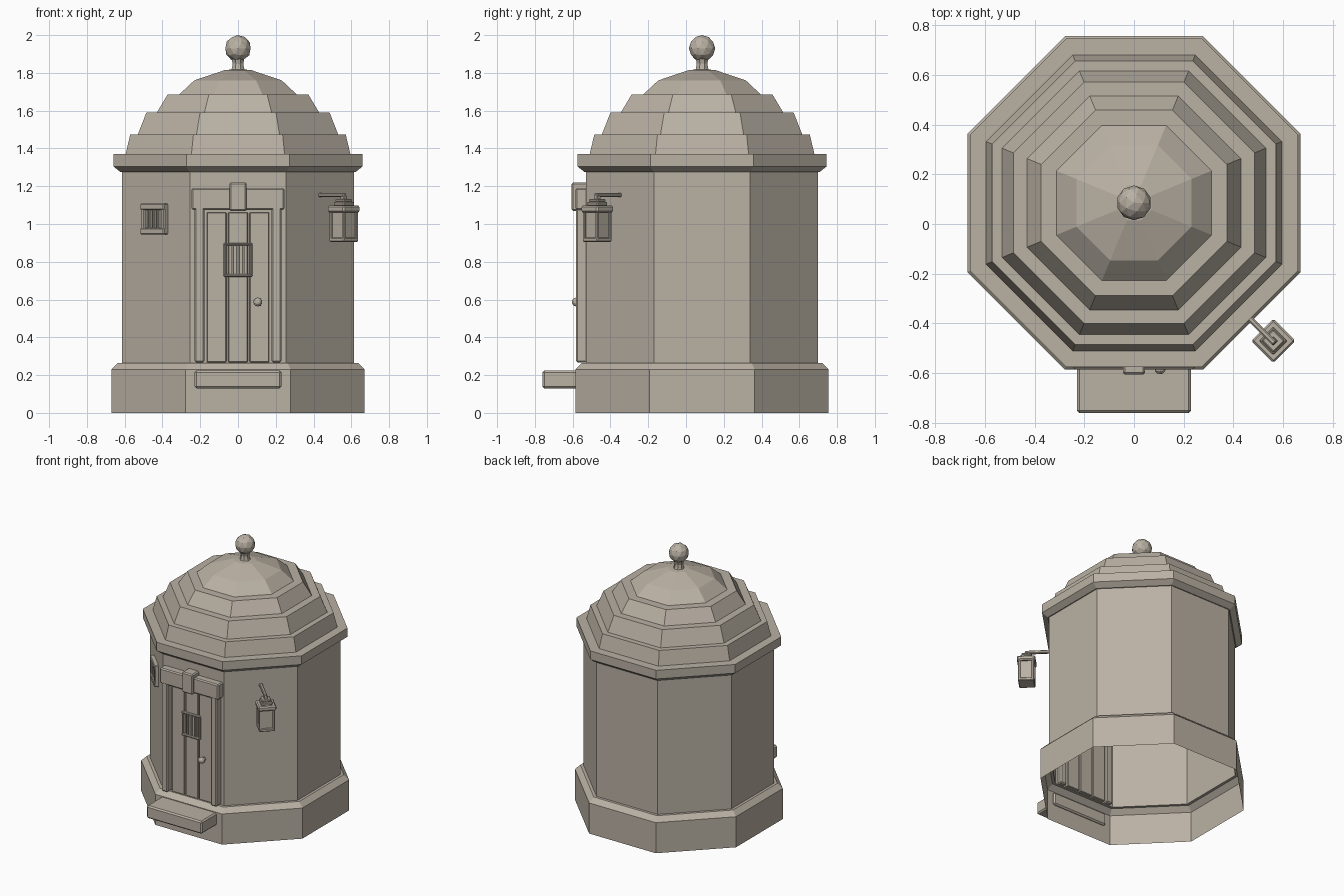
import bpy, bmesh, math
from mathutils import Matrix, Vector

if "Cube" in bpy.data.objects:
    bpy.data.objects.remove(bpy.data.objects["Cube"])

CY = 0.085      # centre of the octagon in y
WALL = 0.615    # wall apothem

stone = bpy.data.materials.new("warm_grey_stone")
stone.diffuse_color = (0.49, 0.44, 0.37, 1)
stone.use_nodes = True
stone.node_tree.nodes["Principled BSDF"].inputs["Base Color"].default_value = stone.diffuse_color


def finish(name, bm, bevel=0):
    me = bpy.data.meshes.new(name)
    bm.to_mesh(me)
    bm.free()
    me.materials.append(stone)
    ob = bpy.data.objects.new(name, me)
    bpy.context.collection.objects.link(ob)
    if bevel:
        m = ob.modifiers.new("soft_edge", 'BEVEL')
        m.width, m.segments = bevel, 1
    return ob


def lathe(name, profile, sides, turn, cap_top=True):
    """Rings of (radius, z) around the tower axis, radius measured to the flats."""
    bm = bmesh.new()
    k = 1 / math.cos(math.pi / sides)
    rings = []
    for r, z in profile:
        rings.append([bm.verts.new((r * k * math.cos(turn + 2 * math.pi * i / sides),
                                    CY + r * k * math.sin(turn + 2 * math.pi * i / sides), z))
                      for i in range(sides)])
    for a, b in zip(rings, rings[1:]):
        for i in range(sides):
            j = (i + 1) % sides
            bm.faces.new((a[i], a[j], b[j], b[i]))
    if cap_top:
        bm.faces.new(rings[-1])
    return finish(name, bm)


def on_face(angle):
    """Frame on a wall face: x along the wall, -y outward, origin on the wall."""
    return Matrix.Translation((0, CY, 0)) @ Matrix.Rotation(angle, 4, 'Z') @ Matrix.Translation((0, -WALL, 0))


def box(name, x0, x1, y0, y1, z0, z1, frame=None, bevel=0.005):
    bm = bmesh.new()
    size = Matrix.Diagonal((x1 - x0, y1 - y0, z1 - z0, 1))
    mid = Matrix.Translation(((x0 + x1) / 2, (y0 + y1) / 2, (z0 + z1) / 2))
    bmesh.ops.create_cube(bm, size=1, matrix=(frame or Matrix()) @ mid @ size)
    return finish(name, bm, bevel)


# Tower shell: plinth, wall, cornice and stepped dome in one open-bottomed skin
lathe("tower_shell", [(0.67, 0), (0.67, 0.23), (0.635, 0.265), (WALL, 0.265), (WALL, 1.275),
                      (0.622, 1.275), (0.66, 1.305), (0.66, 1.37), (0.595, 1.37), (0.57, 1.475),
                      (0.53, 1.475), (0.485, 1.59), (0.43, 1.59), (0.373, 1.685), (0.312, 1.685),
                      (0.232, 1.76), (0.07, 1.815), (0.03, 1.818)], 8, math.pi / 8)

# Finial
lathe("finial_neck", [(0.042, 1.80), (0.032, 1.825), (0.028, 1.85), (0.036, 1.885)], 8, math.pi / 8)
bm = bmesh.new()
bmesh.ops.create_icosphere(bm, subdivisions=2, radius=0.07, matrix=Matrix.Translation((0, CY, 1.93)))
finish("finial_ball", bm)

# Door step
box("door_step", -0.23, 0.23, -0.76, -0.57, 0.13, 0.225, bevel=0.01)

# Door surround
for side, s in (("left", -1), ("right", 1)):
    x = sorted((s * 0.178, s * 0.23))
    box(f"door_jamb_{side}", x[0], x[1], -0.583, -0.50, 0.268, 1.09, bevel=0.008)
box("door_lintel", -0.245, 0.245, -0.585, -0.50, 1.075, 1.19, bevel=0.008)
box("door_keystone", -0.045, 0.045, -0.605, -0.51, 1.068, 1.22, bevel=0.008)

# Door planks
for i in (-1, 0, 1):
    c = i * 0.113
    box(f"door_plank_{i + 2}", c - 0.052, c + 0.052, -0.55, -0.505, 0.268, 1.062, bevel=0.004)


def grille(name, w, z0, z1, rail, stile, depth, bars, bar_w, frame, y=0):
    """Framed opening with upright bars, standing proud of the frame's origin plane."""
    h = w / 2
    box(name + "_top_rail", -h, h, y - depth, y + 0.01, z1 - rail, z1, frame)
    box(name + "_bottom_rail", -h, h, y - depth, y + 0.01, z0, z0 + rail, frame)
    for s in (-1, 1):
        c = s * (h - stile / 2)
        box(f"{name}_stile_{s}", c - stile / 2, c + stile / 2, y - depth * 0.9, y + 0.01, z0 + rail / 2, z1 - rail / 2, frame)
    for i in range(bars):
        c = -h + stile + (w - 2 * stile) * (i + 1) / (bars + 1)
        box(f"{name}_bar_{i + 1}", c - bar_w / 2, c + bar_w / 2, y - depth * 0.7, y + 0.01, z0 + rail / 2, z1 - rail / 2, frame, 0.002)


# Door peephole grille and knob
grille("door_grille", 0.152, 0.72, 0.90, 0.014, 0.014, 0.015, 3, 0.014, on_face(0), -0.02)
bm = bmesh.new()
to_front = Matrix.Rotation(math.pi / 2, 4, 'X')
bmesh.ops.create_cone(bm, cap_ends=True, segments=8, radius1=0.014, radius2=0.014, depth=0.04,
                      matrix=Matrix.Translation((0.105, -0.56, 0.587)) @ to_front)
bmesh.ops.create_uvsphere(bm, u_segments=10, v_segments=6, radius=0.024,
                          matrix=Matrix.Translation((0.105, -0.58, 0.587)) @ to_front)
finish("door_knob", bm)

# Barred window on the front left wall
grille("window", 0.18, 0.945, 1.108, 0.034, 0.03, 0.03, 3, 0.014, on_face(-math.pi / 4))

# Lantern on the front right wall
wall = on_face(math.pi / 4)
lamp = Matrix.Translation((0.56, -0.47, 0)) @ Matrix.Rotation(math.pi / 4, 4, 'Z')


def lamp_box(name, half, z0, z1, bevel=0.005):
    box(name, -half, half, -half, half, z0, z1, lamp, bevel)


box("lantern_arm", -0.011, 0.011, -0.185, 0.02, 1.142, 1.165, wall)
lamp_box("lantern_hanger", 0.013, 1.10, 1.15, 0.003)
lamp_box("lantern_crown", 0.033, 1.115, 1.133)
lamp_box("lantern_upper_cap", 0.04, 1.095, 1.117)
lamp_box("lantern_cap", 0.063, 1.062, 1.097, 0.008)
lamp_box("lantern_glass", 0.045, 0.915, 1.07, 0)
lamp_box("lantern_base", 0.055, 0.905, 0.928)
for a in (-1, 1):
    for b in (-1, 1):
        x, y = a * 0.046, b * 0.046
        box(f"lantern_post_{a}_{b}", x - 0.008, x + 0.008, y - 0.008, y + 0.008, 0.91, 1.07, lamp, 0.002)
